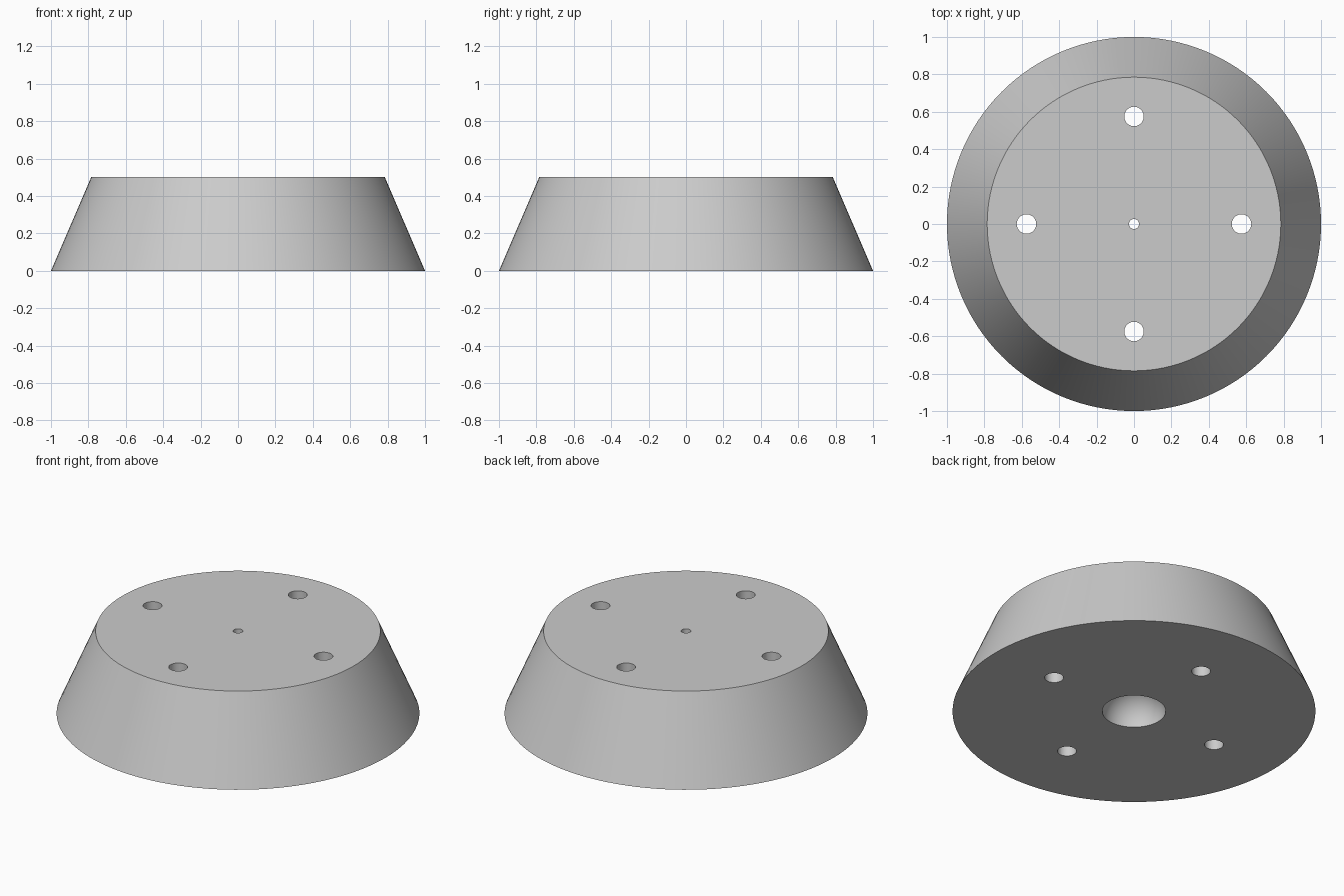
import bpy
import bmesh
from math import sin, cos, asin, pi, radians, sqrt
from mathutils import Matrix, Vector

default = bpy.data.objects.get("Cube")
if default:
    bpy.data.objects.remove(default, do_unlink=True)

SEGMENTS = 128
HEIGHT = 0.5
BASE_R, TOP_R = 1.0, 0.785
PIN_R = 0.027        # small hole through the middle
DOME_R = 0.175       # round hollow under the base
BOLT_R, BOLT_RING = 0.052, 0.575

# Material
grey = bpy.data.materials.new("plain grey")
grey.use_nodes = True
colour = (0.6, 0.6, 0.6, 1)
grey.diffuse_color = colour
grey.node_tree.nodes["Principled BSDF"].inputs["Base Color"].default_value = colour


def make_object(name, bm):
    bmesh.ops.recalc_face_normals(bm, faces=bm.faces)
    mesh = bpy.data.meshes.new(name)
    bm.to_mesh(mesh)
    bm.free()
    mesh.materials.append(grey)
    obj = bpy.data.objects.new(name, mesh)
    bpy.context.collection.objects.link(obj)
    return obj


# Tapered body: closed profile turned around the z axis
profile = [(PIN_R, HEIGHT), (TOP_R, HEIGHT), (BASE_R, 0)]
steps = 16
last = pi / 2 - asin(PIN_R / DOME_R)
for i in range(steps + 1):
    a = last * i / steps
    profile.append((DOME_R * cos(a), DOME_R * sin(a)))

bm = bmesh.new()
verts = [bm.verts.new((r, 0, z)) for r, z in profile]
edges = [bm.edges.new((v, verts[(i + 1) % len(verts)])) for i, v in enumerate(verts)]
bmesh.ops.spin(bm, geom=verts + edges, cent=(0, 0, 0), axis=(0, 0, 1),
               angle=2 * pi, steps=SEGMENTS, use_duplicate=False)
bmesh.ops.remove_doubles(bm, verts=bm.verts, dist=0.0001)
body = make_object("tapered_body", bm)

# Four bolt holes cut straight through
bm = bmesh.new()
for i in range(4):
    place = Matrix.Rotation(i * pi / 2, 4, "Z") @ Matrix.Translation((BOLT_RING, 0, HEIGHT / 2))
    bmesh.ops.create_cone(bm, cap_ends=True, segments=48, radius1=BOLT_R,
                          radius2=BOLT_R, depth=HEIGHT * 2, matrix=place)
cutter = make_object("bolt_hole_cutter", bm)
cutter.hide_render = True

cut = body.modifiers.new("bolt_holes", "BOOLEAN")
cut.operation = "DIFFERENCE"
cut.solver = "EXACT"
cut.object = cutter

bpy.ops.object.select_all(action="DESELECT")
body.select_set(True)
bpy.context.view_layer.objects.active = body
bpy.ops.object.modifier_apply(modifier=cut.name)
bpy.data.objects.remove(cutter, do_unlink=True)

# Smooth round walls, crisp rims
bpy.ops.object.shade_smooth_by_angle(angle=radians(30))
